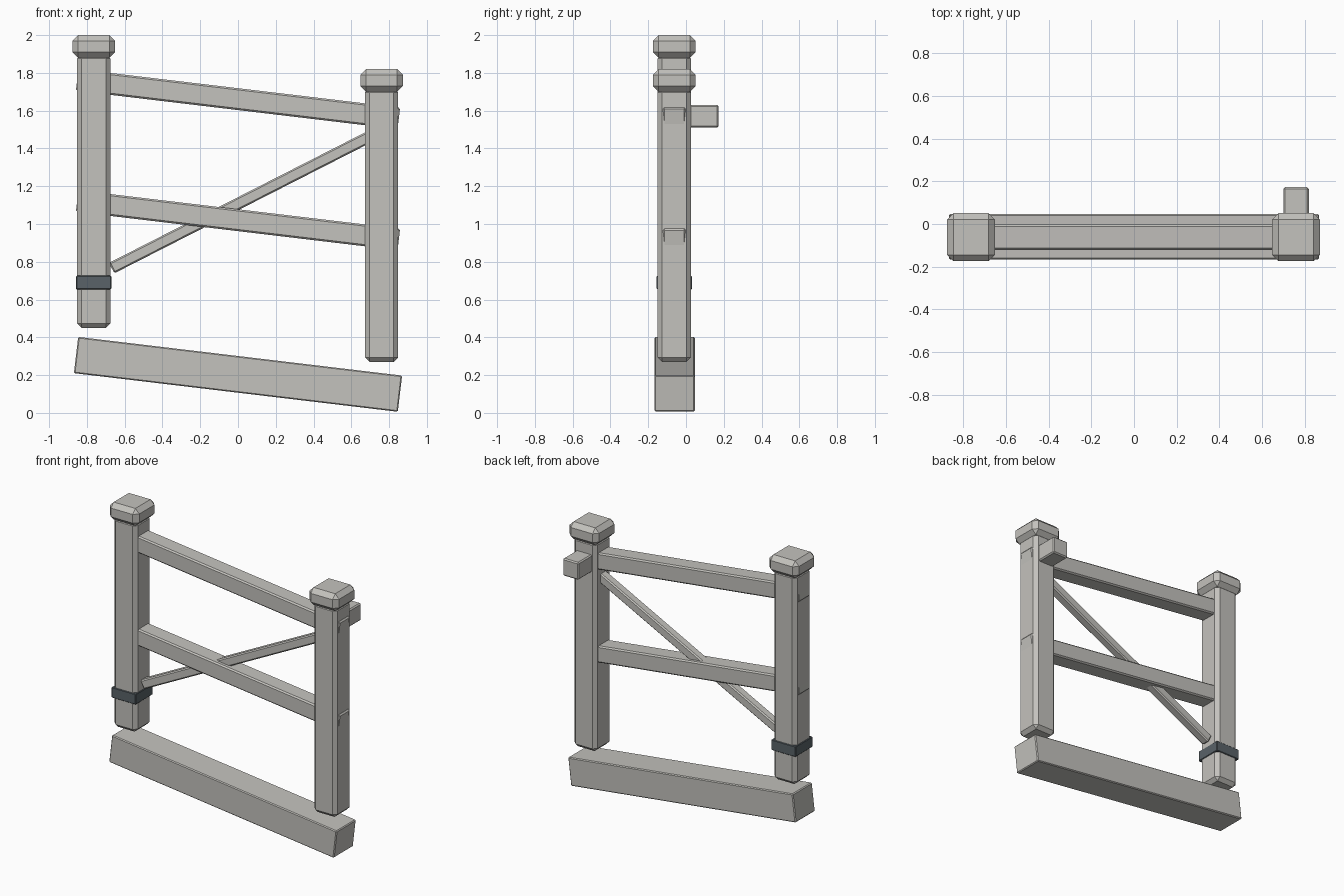
import bpy
import bmesh
from math import radians
from mathutils import Matrix, Vector

cube = bpy.data.objects.get("Cube")
if cube:
    bpy.data.objects.remove(cube, do_unlink=True)


def make_material(name, rgb):
    mat = bpy.data.materials.new(name)
    mat.use_nodes = True
    mat.diffuse_color = (*rgb, 1)
    mat.node_tree.nodes["Principled BSDF"].inputs["Base Color"].default_value = (*rgb, 1)
    return mat


STONE = make_material("pale grey", (0.55, 0.54, 0.51))
IRON = make_material("dark slate", (0.1, 0.123, 0.138))
MID_Y = -0.062  # shared centre plane of the frame


def block(name, centre, size, chamfer, mat=STONE, tilt=0.0):
    """Chamfered box, tilted in the front plane (positive tilt drops the +x end)."""
    bm = bmesh.new()
    bmesh.ops.create_cube(bm, size=1)
    bmesh.ops.scale(bm, vec=Vector(size), verts=bm.verts)
    bmesh.ops.bevel(bm, geom=bm.edges[:], offset=chamfer, segments=1,
                    profile=0.5, affect='EDGES')
    bmesh.ops.rotate(bm, verts=bm.verts, matrix=Matrix.Rotation(radians(tilt), 3, 'Y'))
    mesh = bpy.data.meshes.new(name)
    bm.to_mesh(mesh)
    bm.free()
    mesh.materials.append(mat)
    obj = bpy.data.objects.new(name, mesh)
    obj.location = centre
    bpy.context.collection.objects.link(obj)
    return obj


# Posts with chamfered caps, one set higher than the other
for side, x, bottom in (("right", -0.764, 0.45), ("left", 0.76, 0.27)):
    height = 1.45
    block(side + "_post", (x, MID_Y, bottom + height / 2),
          (0.176, 0.176, height), 0.024)
    block(side + "_post_cap", (x, MID_Y, bottom + 1.49),
          (0.225, 0.225, 0.12), 0.03)

# Sloping rails running through both posts
for name, z in (("upper_rail", 1.661), ("lower_rail", 1.02)):
    block(name, (0, MID_Y, z), (1.715, 0.12, 0.115), 0.009, tilt=6.8)

# Diagonal brace between the posts
block("diagonal_brace", (0.015, MID_Y, 1.115), (1.535, 0.062, 0.062), 0.008, tilt=-27)

# Sloping base beam
block("base_beam", (0, MID_Y + 0.002, 0.204), (1.727, 0.213, 0.193), 0.006, tilt=6.8)

# Dark band around the higher post
block("post_band", (-0.764, MID_Y, 0.69), (0.186, 0.186, 0.073), 0.004, IRON)

# Square peg on the back of the lower post
block("back_peg", (0.76, 0.085, 1.57), (0.12, 0.175, 0.12), 0.008)
